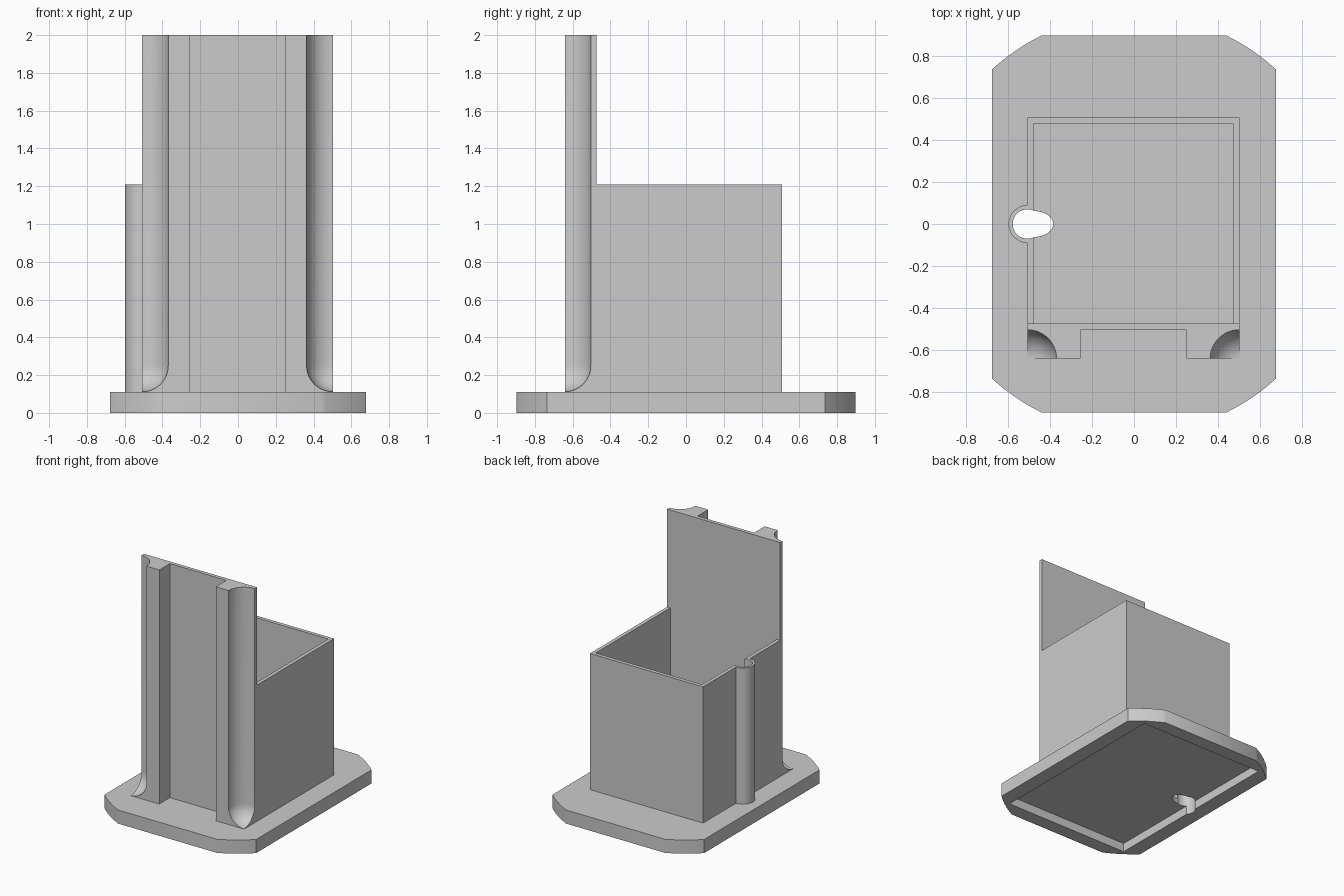
import bpy
import bmesh
from math import sin, cos, pi, radians, sqrt, acos

old = bpy.data.objects.get("Cube")
if old:
    bpy.data.objects.remove(old, do_unlink=True)

grey = bpy.data.materials.new("light grey")
grey.use_nodes = True
grey.diffuse_color = (0.6, 0.6, 0.6, 1)
grey.node_tree.nodes["Principled BSDF"].inputs["Base Color"].default_value = (0.6, 0.6, 0.6, 1)


def arc(cx, cy, rx, ry, start, end, steps=32):
    angles = [start + (end - start) * i / steps for i in range(steps + 1)]
    return [(cx + rx * cos(a), cy + ry * sin(a)) for a in angles]


def make_object(name, bm):
    bmesh.ops.recalc_face_normals(bm, faces=bm.faces)
    mesh = bpy.data.meshes.new(name)
    bm.to_mesh(mesh)
    bm.free()
    mesh.materials.append(grey)
    obj = bpy.data.objects.new(name, mesh)
    bpy.context.collection.objects.link(obj)
    return obj


def prism(name, outline, z0, z1):
    bm = bmesh.new()
    face = bm.faces.new([bm.verts.new((x, y, z0)) for x, y in outline])
    ext = bmesh.ops.extrude_face_region(bm, geom=[face])
    top = [v for v in ext["geom"] if isinstance(v, bmesh.types.BMVert)]
    bmesh.ops.translate(bm, verts=top, vec=(0, 0, z1 - z0))
    return make_object(name, bm)


def select_only(obj):
    bpy.ops.object.select_all(action='DESELECT')
    obj.select_set(True)
    bpy.context.view_layer.objects.active = obj


def cut(obj, cutter):
    select_only(obj)
    mod = obj.modifiers.new("cut", 'BOOLEAN')
    mod.operation = 'DIFFERENCE'
    mod.solver = 'EXACT'
    mod.object = cutter
    bpy.ops.object.modifier_apply(modifier=mod.name)
    bpy.data.objects.remove(cutter, do_unlink=True)


def groove_cutter(x, y, r, bottom, top):
    # round-ended rod, spun from a half profile
    bm = bmesh.new()
    zc = bottom + r
    half = [(r * sin(a), zc - r * cos(a)) for a in [i * pi / 32 for i in range(17)]]
    half += [(r, top), (0, top)]
    verts = [bm.verts.new((x + px, y, pz)) for px, pz in half]
    edges = [bm.edges.new(pair) for pair in zip(verts, verts[1:])]
    bmesh.ops.spin(bm, geom=verts + edges, cent=(x, y, 0), axis=(0, 0, 1),
                   angle=2 * pi, steps=64)
    bmesh.ops.remove_doubles(bm, verts=bm.verts, dist=0.0001)
    return make_object("groove_cutter", bm)


HALF_X, HALF_Y, FLOOR, WALL_TOP = 0.677, 0.897, 0.11, 1.21
LEFT, RIGHT, BACK, FRONT = -0.508, 0.502, 0.508, -0.475
WALL = 0.03

# Base plate: rectangle with corners trimmed by a unit circle
a0, a1 = acos(HALF_X), acos(sqrt(1 - HALF_Y ** 2))
base_outline = []
for start, end in ((a0, a1), (pi - a1, pi - a0), (pi + a0, pi + a1), (-a1, -a0)):
    base_outline += arc(0, 0, 1, 1, start, end, 12)
base = prism("base_plate", base_outline, 0, FLOOR)

# Underside recess and pear-shaped drain hole
rx, ry = 0.557, 0.785
cut(base, prism("recess_cutter", [(-rx, -ry), (rx, -ry), (rx, ry), (-rx, ry)], -0.1, 0.07))
cut(base, prism("hole_cutter", arc(LEFT, 0, 0.07, 0.07, 0, 2 * pi, 64)[:-1], -0.2, 0.3))
cut(base, prism("hole_cutter", arc(-0.48, 0, 0.095, 0.062, 0, 2 * pi, 64)[:-1], -0.2, 0.3))

# Three box walls with the round side channel
gap = acos(WALL / 0.07)
wall_outline = [(RIGHT, FRONT), (RIGHT, BACK), (LEFT, BACK)]
wall_outline += arc(LEFT, 0, 0.09, 0.09, radians(90), radians(270))
wall_outline += [(LEFT, FRONT), (LEFT + WALL, FRONT)]
wall_outline += arc(LEFT, 0, 0.07, 0.07, 2 * pi - gap, gap, 48)
wall_outline += [(LEFT + WALL, BACK - WALL), (RIGHT - WALL, BACK - WALL), (RIGHT - WALL, FRONT)]
walls = prism("box_walls", wall_outline, FLOOR, WALL_TOP)

# Tall front panel with two rails
rail_y, panel_y = -0.64, FRONT - WALL
panel = prism("front_panel", [
    (LEFT, FRONT), (LEFT, rail_y), (-0.255, rail_y), (-0.255, panel_y),
    (0.25, panel_y), (0.25, rail_y), (RIGHT, rail_y), (RIGHT, FRONT)], FLOOR, 2)

# Round-ended grooves on the outer rail corners
for x in (LEFT, RIGHT):
    cut(panel, groove_cutter(x, rail_y - 0.003, 0.139, FLOOR + 0.002, 2.3))

for obj in (base, walls, panel):
    select_only(obj)
    bpy.ops.object.shade_smooth_by_angle(angle=radians(30))
